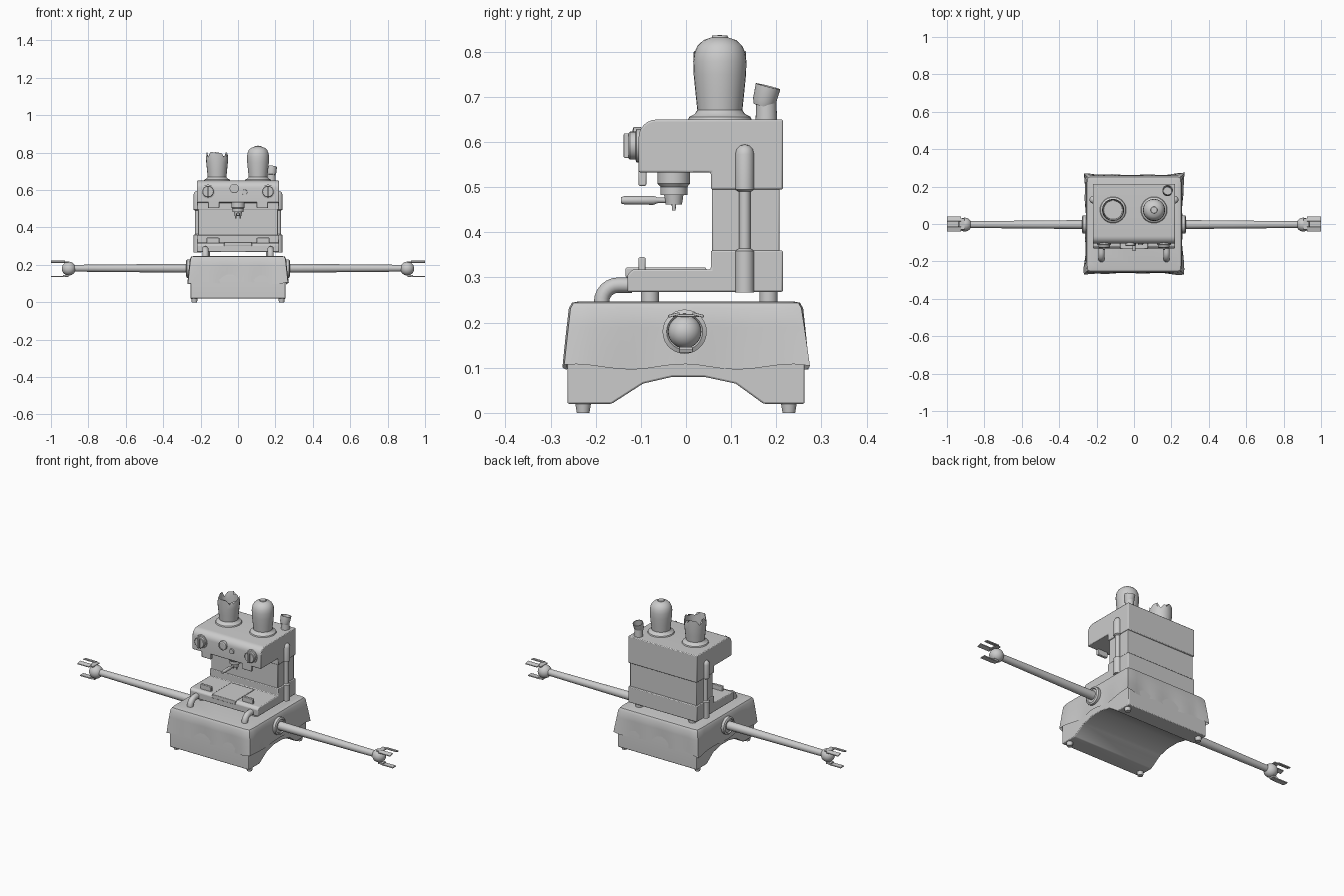
import bpy, bmesh, math, random
from mathutils import Vector, Matrix

if "Cube" in bpy.data.objects:
    bpy.data.objects.remove(bpy.data.objects["Cube"])

random.seed(4)


def finish(name, bm, bevel=0.0, smooth=True):
    bmesh.ops.recalc_face_normals(bm, faces=bm.faces)
    me = bpy.data.meshes.new(name)
    bm.to_mesh(me)
    bm.free()
    ob = bpy.data.objects.new(name, me)
    bpy.context.collection.objects.link(ob)
    if bevel:
        m = ob.modifiers.new("bevel", 'BEVEL')
        m.width, m.segments, m.limit_method = bevel, 2, 'ANGLE'
    if smooth:
        bpy.ops.object.select_all(action='DESELECT')
        bpy.context.view_layer.objects.active = ob
        ob.select_set(True)
        bpy.ops.object.shade_smooth_by_angle(angle=math.radians(35))
    return ob


def box(name, x, y, z, bevel=0.003, tilt=0.0):
    """Box from (min, max) ranges, optionally tilted about its x axis."""
    bm = bmesh.new()
    bmesh.ops.create_cube(bm, size=1)
    size = [r[1] - r[0] for r in (x, y, z)]
    mid = Vector([(r[0] + r[1]) / 2 for r in (x, y, z)])
    bmesh.ops.transform(bm, verts=bm.verts, matrix=Matrix.Translation(mid)
                        @ Matrix.Rotation(tilt, 4, 'X') @ Matrix.Diagonal((*size, 1)))
    return finish(name, bm, bevel)


def prism(name, yz, half, bevel=0.004):
    """Side profile in y, z pushed across the width."""
    bm = bmesh.new()
    f = bm.faces.new([bm.verts.new((-half, y, z)) for y, z in yz])
    ext = bmesh.ops.extrude_face_region(bm, geom=[f])['geom']
    bmesh.ops.translate(bm, vec=(2 * half, 0, 0),
                        verts=[v for v in ext if isinstance(v, bmesh.types.BMVert)])
    return finish(name, bm, bevel)


def lathe(name, profile, loc, axis=(0, 0, 1), n=28, jag=None):
    """Spin (radius, height) points round an axis; jag lists ragged rim points."""
    bm = bmesh.new()
    rings = []
    for r, h in profile:
        rings.append([bm.verts.new((r * math.cos(2 * math.pi * i / n), r * math.sin(2 * math.pi * i / n),
                                    h + (random.uniform(-0.03, 0.012) if h in (jag or ()) else 0)))
                      for i in range(n)])
    for a, b in zip(rings, rings[1:]):
        for i in range(n):
            bm.faces.new((a[i], a[(i + 1) % n], b[(i + 1) % n], b[i]))
    bmesh.ops.remove_doubles(bm, verts=bm.verts, dist=1e-6)
    rot = Vector((0, 0, 1)).rotation_difference(Vector(axis)).to_matrix().to_4x4()
    bmesh.ops.transform(bm, verts=bm.verts, matrix=Matrix.Translation(loc) @ rot)
    return finish(name, bm)


def tube(name, pts, radius):
    cu = bpy.data.curves.new(name, 'CURVE')
    cu.dimensions, cu.bevel_depth, cu.bevel_resolution, cu.use_fill_caps = '3D', radius, 4, True
    sp = cu.splines.new('POLY')
    sp.points.add(len(pts) - 1)
    for p, c in zip(sp.points, pts):
        p.co = (*c, 1)
    sp.use_smooth = True
    ob = bpy.data.objects.new(name, cu)
    bpy.context.collection.objects.link(ob)


def cyl(name, r0, r1, length, loc, axis=(0, 0, 1), n=24):
    return lathe(name, [(0, 0), (r0, 0), (r1, length), (0, length)], loc, axis, n)


# arched base
arch = [(-0.165, 0.02), (-0.095, 0.065), (-0.03, 0.08), (0.04, 0.08), (0.11, 0.065), (0.172, 0.02)]
prism("arched_base", [(-0.263, 0.02)] + arch + [(0.263, 0.02), (0.263, 0.12), (0.25, 0.235), (-0.25, 0.235), (-0.263, 0.12)], 0.254)

# cloth cover draped over the base, flaring at the corners
bm = bmesh.new()
rings = []
per = 18
for half, z, flare in [(0.235, 0.247, 0), (0.25, 0.244, 0), (0.257, 0.232, 0), (0.258, 0.19, 0.35), (0.259, 0.145, 0.7), (0.260, 0.102, 1)]:
    ring = []
    for s in range(4):
        for i in range(per):
            t = -1 + 2 * i / per
            k = half + flare * (0.013 * abs(t) ** 4 + 0.003 * math.sin(9 * t + s * 2))
            dz = flare ** 3 * 0.006 * math.sin(7 * t + s * 1.7)
            p = Matrix.Rotation(s * math.pi / 2, 2) @ Vector((t * k, -k))
            if i == 0:
                p *= 0.985
            ring.append(bm.verts.new((p.x, p.y * 1.01, z + dz)))
    rings.append(ring)
bm.faces.new(rings[0])
for a, b in zip(rings, rings[1:]):
    for i in range(len(a)):
        j = (i + 1) % len(a)
        bm.faces.new((a[i], a[j], b[j], b[i]))
finish("cloth_cover", bm)

# base feet and machine feet
for sx in (-1, 1):
    for y in (-0.228, 0.228):
        cyl("base_foot", 0.014, 0.018, 0.024, (sx * 0.233, y, 0))
    for y in (-0.08, 0.183):
        cyl("machine_foot", 0.02, 0.02, 0.03, (sx * 0.17, y, 0.243))

# arms with shoulder discs, ball wrists and three flat fingers
for s in (-1, 1):
    lathe("shoulder_disc", [(0, 0), (0.049, 0), (0.049, 0.025), (0.04, 0.03), (0.036, 0.024), (0, 0.024)],
          (s * 0.248, -0.003, 0.18), (s, 0, 0))
    cyl("arm", 0.024, 0.018, 0.63, (s * 0.26, -0.003, 0.182), (s, 0, 0))
    ball = [(0.037 * math.sin(a * math.pi / 14), -0.037 * math.cos(a * math.pi / 14)) for a in range(15)]
    lathe("wrist_ball", ball, (s * 0.905, -0.003, 0.18), (s, 0, 0))
    for y, z, w, tilt in [(0.027, 0.217, 0.013, -0.25), (-0.027, 0.217, 0.013, 0.25), (0, 0.137, 0.015, 0)]:
        xs = sorted((s * 0.925, s * 1.0))
        box("finger", xs, (y - w, y + w), (z - 0.003, z + 0.003), 0.001, tilt)
    xs = sorted((s * 0.905, s * 0.935))
    box("finger_bridge", xs, (-0.03, 0.03), (0.213, 0.219), 0.001)
    box("lower_finger_root", xs, (-0.015, 0.015), (0.136, 0.146), 0.001)

# machine body: foot block, column, head with rounded front
prism("lower_body", [(-0.13, 0.268), (0.215, 0.268), (0.215, 0.36), (0.055, 0.36), (0.055, 0.318),
                     (-0.118, 0.318), (-0.13, 0.306)], 0.219)
box("column", (-0.213, 0.213), (0.058, 0.207), (0.35, 0.505))
nose = [(-0.065 - 0.04 * math.sin(a * math.pi / 12), 0.61 + 0.04 * math.cos(a * math.pi / 12)) for a in range(7)]
prism("machine_head", [(0.055, 0.495), (0.215, 0.495), (0.215, 0.65)] + nose + [(-0.105, 0.533), (0.055, 0.533)], 0.219)

# drip tray, tray blocks, head tabs, front pipes, side pipes
box("drip_tray", (-0.075, 0.075), (-0.134, 0.045), (0.3, 0.322))
for s in (-1, 1):
    box("tray_block", sorted((s * 0.1, s * 0.168)), (-0.105, -0.09), (0.315, 0.345))
    box("head_tab", sorted((s * 0.1, s * 0.16)), (-0.105, -0.088), (0.503, 0.54))
    bend = [(s * 0.174, -0.15 - 0.037 * math.sin(a * math.pi / 12), 0.246 + 0.037 * math.cos(a * math.pi / 12)) for a in range(7)]
    tube("front_pipe", [(s * 0.174, -0.12, 0.283)] + bend + [(s * 0.174, -0.187, 0.24)], 0.017)
    lathe("side_pipe", [(0, 0), (0.021, 0), (0.021, 0.092), (0.013, 0.097), (0.013, 0.223), (0.021, 0.228),
                        (0.021, 0.306), (0.018, 0.318), (0.011, 0.325), (0, 0.328)], (s * 0.217, 0.13, 0.267), n=20)
    # control knobs with a grip bar
    lathe("control_knob", [(0, 0), (0.037, 0), (0.037, 0.01), (0.031, 0.012), (0.031, 0.024), (0.028, 0.027), (0, 0.027)],
          (s * 0.16, -0.1, 0.592), (0, -1, 0))
    box("knob_grip", (s * 0.16 - 0.006, s * 0.16 + 0.006), (-0.138, -0.12), (0.565, 0.619), 0.002)

# gauge and button
lathe("gauge", [(0, 0), (0.025, 0), (0.025, 0.016), (0.02, 0.018), (0.02, 0.013), (0, 0.013)], (-0.02, -0.1, 0.608), (0, -1, 0))
cyl("button", 0.015, 0.014, 0.012, (0.035, -0.1, 0.588), (0, -1, 0))

# brew group, filter holder, handle and spouts
lathe("brew_group", [(0, 0.06), (0.036, 0.06), (0.036, 0.025), (0.03, 0.018), (0.03, 0), (0, 0)], (0, -0.027, 0.483))
cyl("filter_holder", 0.018, 0.022, 0.025, (0, -0.027, 0.462))
lathe("filter_handle", [(0, 0), (0.006, 0), (0.006, 0.035), (0.01, 0.045), (0.009, 0.11), (0.007, 0.117), (0, 0.117)],
      (0, -0.027, 0.471), (0, -1, 0), 16)
for x in (-0.012, 0.012):
    cyl("spout", 0.004, 0.005, 0.018, (x, -0.027, 0.448), n=12)

# domed canister and broken open canister
flange = [(0, 0), (0.071, 0), (0.068, 0.007), (0.056, 0.013), (0.05, 0.022)]
dome = [(0.054, 0.06), (0.058, 0.1), (0.059, 0.13), (0.056, 0.15), (0.049, 0.165), (0.036, 0.177), (0.018, 0.183)]
lathe("domed_canister", flange + dome + [(0.017, 0.187), (0, 0.188)], (0.107, 0.075, 0.649))
lathe("broken_canister", flange + [(0.054, 0.06), (0.058, 0.1), (0.059, 0.145), (0.055, 0.1451), (0.054, 0.1), (0.05, 0.03), (0, 0.03)],
      (-0.112, 0.075, 0.649), n=22, jag=(0.145, 0.1451))

# bent open chimney
cyl("chimney_base", 0.024, 0.022, 0.048, (0.178, 0.178, 0.646))
lathe("chimney_top", [(0, 0), (0.022, 0), (0.026, 0.012), (0.028, 0.045), (0.024, 0.045), (0.022, 0.012), (0, 0.01)],
      (0.178, 0.171, 0.68), (0.05, 0.25, 1))
